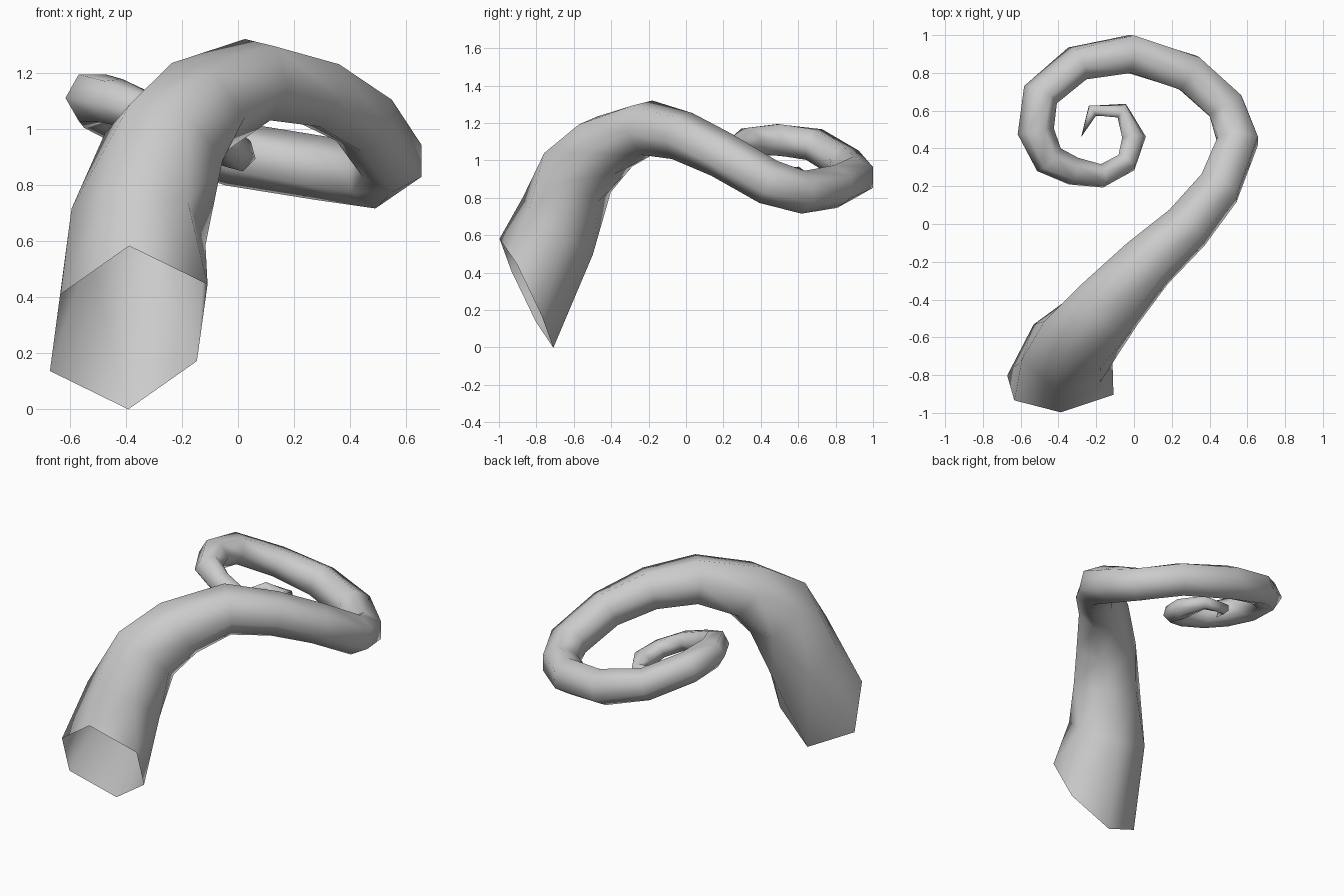
import bpy
import bmesh
import math
from mathutils import Vector

default_cube = bpy.data.objects.get("Cube")
if default_cube:
    bpy.data.objects.remove(default_cube, do_unlink=True)

SIDES = 6
BASE_PINCH = .87

# Centre line of the horn as x, y, z, radius, twist in degrees, from base to thin end
path = [
    (-.39, -.853, .29, .325, -2), (-.355, -.685, .65, .25, -5), (-.265, -.58, .935, .225, -12),
    (-.135, -.43, 1.08, .19, -15),
    (.07, -.21, 1.175, .155, -20), (.28, -.02, 1.13, .135, -20), (.45, .19, 1.03, .125, -10),
    (.55, .44, .885, .122, 0), (.485, .625, .83, .115, 0), (.29, .8, .86, .115, 0),
    (-.02, .9, .91, .115, 0), (-.3, .85, .985, .1, -15), (-.495, .685, 1.085, .098, -30),
    (-.52, .49, 1.11, .097, -30), (-.45, .34, 1.1, .087, -25), (-.32, .28, 1.055, .075, -25),
    (-.17, .255, 1.01, .063, -20), (-.04, .325, .95, .06, -15), (0, .46, .91, .065, -15),
    (-.065, .6, .915, .045, -10), (-.22, .6, .93, .037, 0),
]
tip_point = Vector((-.28, .46, .95))

# The first rings lean away from the centre line
leaning_rings = {
    0: (-.08, .89, .44),
    1: (.13, .6, .78),
    2: (.35, .6, .72),
    3: (.5, .6, .5),
}


def make_material(name, colour):
    material = bpy.data.materials.new(name)
    material.use_nodes = True
    material.diffuse_color = colour
    material.node_tree.nodes["Principled BSDF"].inputs["Base Color"].default_value = colour
    return material


def add_ring(bm, centre, direction, radius, twist, pinch):
    """Ring of vertices across the direction, its first corner pointing up before the twist."""
    side = direction.cross(Vector((0, 0, 1))).normalized()
    up = side.cross(direction).normalized()
    ring = []
    for corner in range(SIDES):
        angle = math.tau * corner / SIDES + math.radians(twist)
        offset = (up * math.cos(angle) + side * math.sin(angle)) * radius
        if corner % 3 == 2:
            offset *= pinch
        ring.append(bm.verts.new(centre + offset))
    return ring


# Loft the rings into an open-based tube that closes in a point
bm = bmesh.new()
centres = [Vector(row[:3]) for row in path] + [tip_point]
rings = []
for index, (x, y, z, radius, twist) in enumerate(path):
    if index in leaning_rings:
        direction = Vector(leaning_rings[index])
    else:
        before = (centres[index] - centres[index - 1]).normalized()
        after = (centres[index + 1] - centres[index]).normalized()
        direction = before + after
    pinch = BASE_PINCH if index == 0 else 1
    rings.append(add_ring(bm, centres[index], direction.normalized(), radius, twist, pinch))

for lower, upper in zip(rings, rings[1:]):
    for i in range(SIDES):
        j = (i + 1) % SIDES
        bm.faces.new((lower[i], lower[j], upper[j], upper[i]))

tip = bm.verts.new(tip_point)
for i in range(SIDES):
    bm.faces.new((rings[-1][i], rings[-1][(i + 1) % SIDES], tip))

# Point the faces outward: the first face must look away from the centre line
bm.normal_update()
bm.faces.ensure_lookup_table()
first = bm.faces[0]
if first.normal.dot(first.calc_center_median() - (centres[0] + centres[1]) / 2) < 0:
    bmesh.ops.reverse_faces(bm, faces=bm.faces[:])

mesh = bpy.data.meshes.new("curled_horn")
bm.to_mesh(mesh)
bm.free()
mesh.materials.append(make_material("plain grey", (.6, .6, .6, 1)))
mesh.shade_smooth()
horn = bpy.data.objects.new("curled_horn", mesh)
bpy.context.collection.objects.link(horn)
